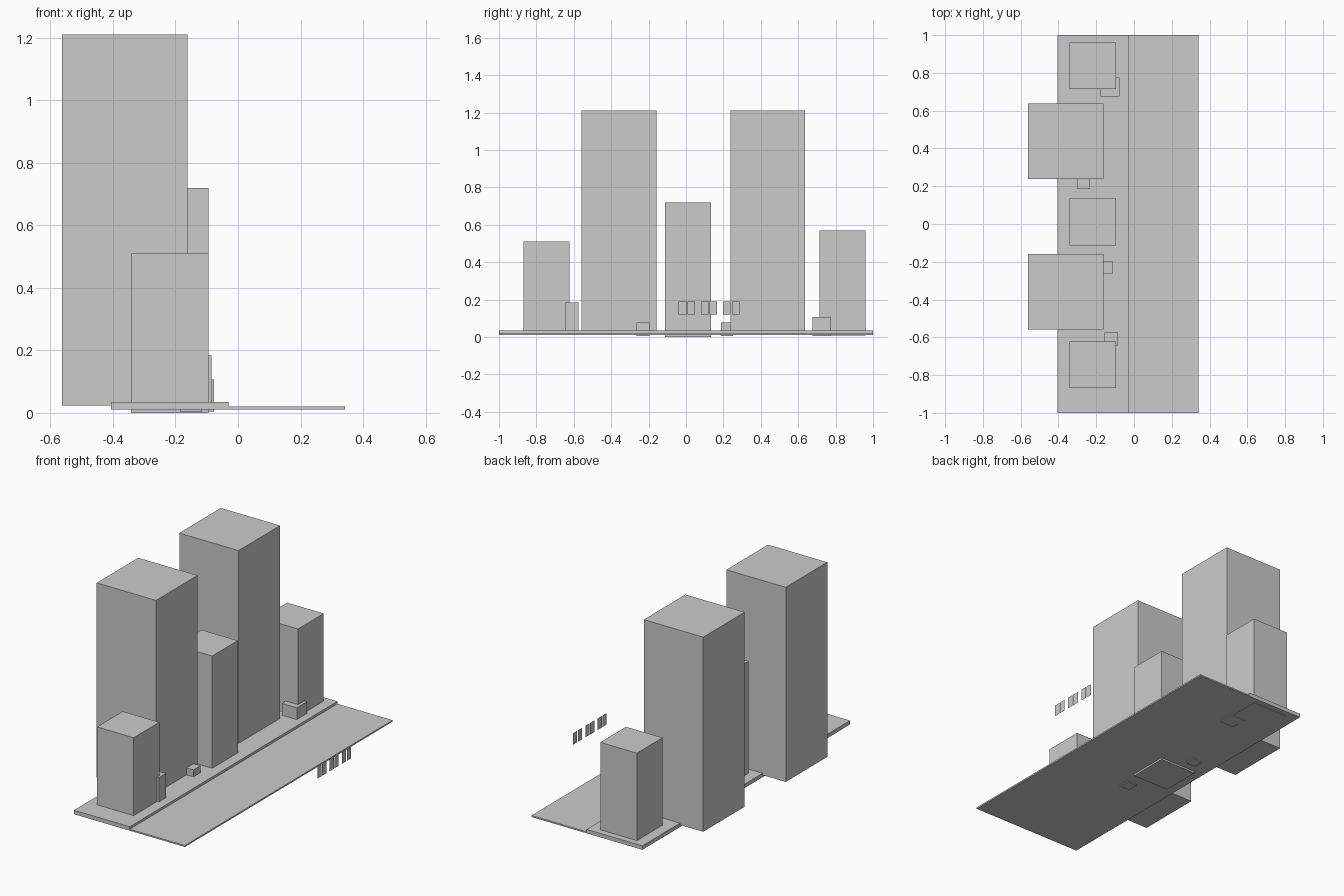
import bpy
import bmesh

if "Cube" in bpy.data.objects:
    bpy.data.objects.remove(bpy.data.objects["Cube"])


def box(name, x, y, z):
    """Box between (min, max) pairs on each axis."""
    bm = bmesh.new()
    bmesh.ops.create_cube(bm, size=1)
    for v in bm.verts:
        v.co = [r[0] if c < 0 else r[1] for c, r in zip(v.co, (x, y, z))]
    mesh = bpy.data.meshes.new(name)
    bm.to_mesh(mesh)
    bm.free()
    obj = bpy.data.objects.new(name, mesh)
    bpy.context.collection.objects.link(obj)
    return obj


def panel(name, x, y, z):
    """Flat upright rectangle facing +x."""
    mesh = bpy.data.meshes.new(name)
    mesh.from_pydata([(x, y[0], z[0]), (x, y[1], z[0]),
                      (x, y[1], z[1]), (x, y[0], z[1])], [], [(0, 1, 2, 3)])
    obj = bpy.data.objects.new(name, mesh)
    bpy.context.collection.objects.link(obj)
    return obj


# Street slabs
box("pavement", (-0.406, -0.03), (-1, 1), (0.011, 0.035))
box("road", (-0.03, 0.342), (-1, 1), (0.011, 0.02))

# Tall towers behind
for i, y in enumerate((-0.558, 0.237)):
    box(f"tower_{i + 1}", (-0.562, -0.162), (y, y + 0.4), (0.024, 1.21))

# Lower buildings in front: y start, base, roof
for i, (y, base, roof) in enumerate(((-0.869, 0.016, 0.51),
                                     (-0.113, 0.0, 0.719),
                                     (0.714, 0.009, 0.568))):
    box(f"building_{i + 1}", (-0.342, -0.095), (y, y + 0.247), (base, roof))

# Small kiosks and crates on the pavement
box("kiosk", (-0.155, -0.084), (-0.643, -0.574), (0.016, 0.183))
box("crate_front", (-0.184, -0.115), (-0.264, -0.196), (0.005, 0.077))
box("crate_back", (-0.302, -0.233), (0.186, 0.25), (0.005, 0.077))
box("crate_large", (-0.177, -0.077), (0.676, 0.776), (0.005, 0.107))

# Floating panels, three pairs across the street
for i, y in enumerate((-0.039, 0.079, 0.198)):
    for side, shift in (("left", 0), ("right", 0.047)):
        panel(f"panel_{i + 1}_{side}", 0.562, (y + shift, y + shift + 0.041),
              (0.119, 0.189))
